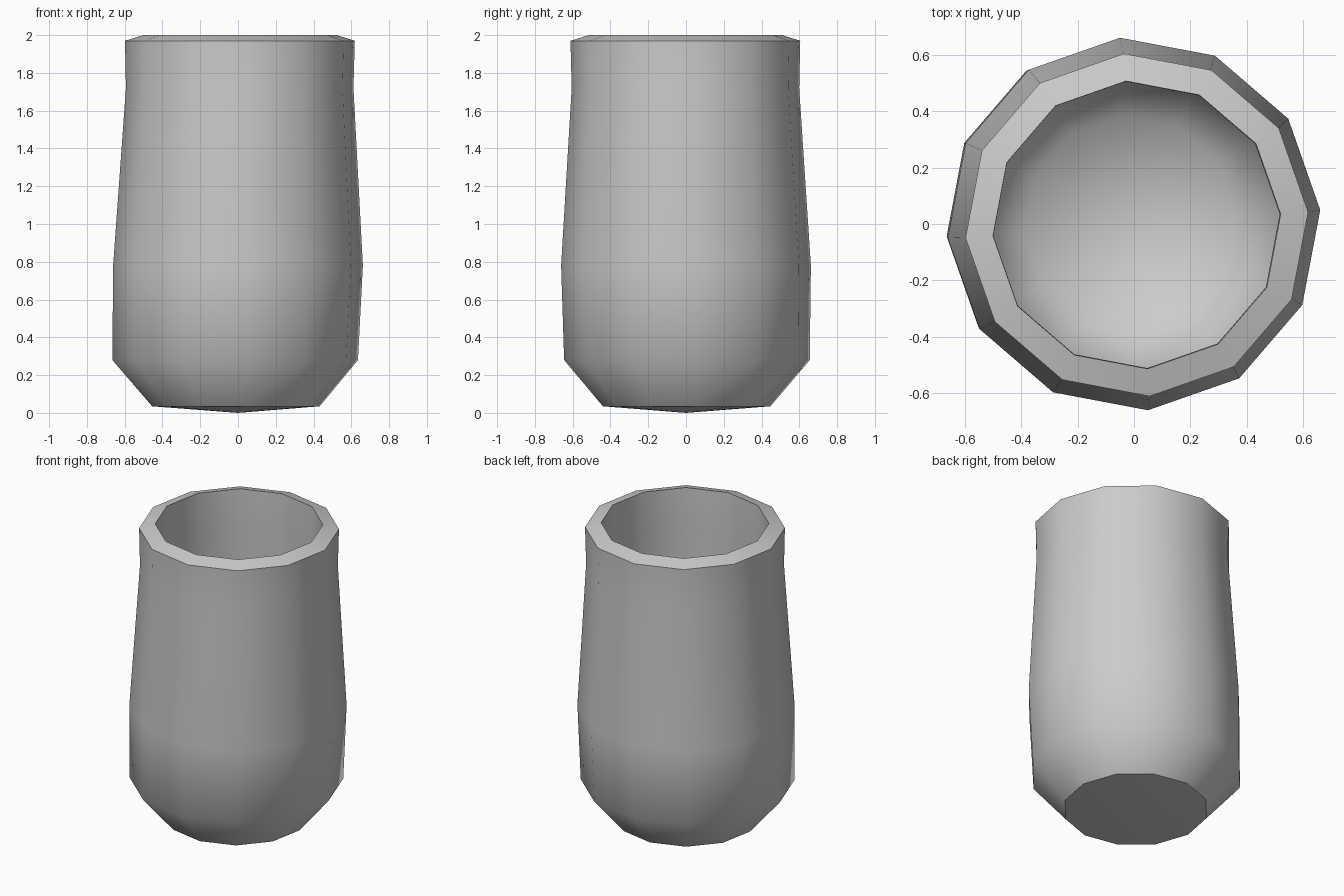
import bpy, bmesh
from math import sin, cos, radians, tau

cube = bpy.data.objects.get("Cube")
if cube:
    bpy.data.objects.remove(cube)

SIDES = 12
TURN = radians(4.3)

# Profile from outer base, up over the rim, down the inside: radius, height, lean
PROFILE = [
    (0.445, 0.035, -0.011),
    (0.652, 0.28, -0.015),
    (0.663, 0.78, 0.0),
    (0.604, 1.72, 0.009),
    (0.61, 1.97, 0.01),
    (0.512, 2.0, 0.01),
    (0.51, 1.72, 0.009),
    (0.56, 0.8, 0.0),
    (0.54, 0.34, -0.015),
    (0.38, 0.16, -0.011),
]

clay = bpy.data.materials.new("plain grey")
clay.use_nodes = True
grey = (0.6, 0.6, 0.6, 1)
clay.diffuse_color = grey
clay.node_tree.nodes["Principled BSDF"].inputs["Base Color"].default_value = grey

bm = bmesh.new()


def ring(radius, height, lean):
    angles = [TURN + tau * i / SIDES for i in range(SIDES)]
    return [bm.verts.new((radius * cos(a) + lean, radius * sin(a) - lean / 3, height))
            for a in angles]


def cap(loop, height):
    tip = bm.verts.new((0, 0, height))
    for i in range(SIDES):
        bm.faces.new((loop[i], loop[(i + 1) % SIDES], tip))


# Walls and rim
rings = [ring(*p) for p in PROFILE]
for low, high in zip(rings, rings[1:]):
    for i in range(SIDES):
        j = (i + 1) % SIDES
        bm.faces.new((low[i], low[j], high[j], high[i]))

# Pointed base and inner floor
cap(rings[0], 0)
cap(rings[-1], 0.09)
bmesh.ops.recalc_face_normals(bm, faces=bm.faces)

mesh = bpy.data.meshes.new("cup")
bm.to_mesh(mesh)
bm.free()
mesh.materials.append(clay)
cup = bpy.data.objects.new("cup", mesh)
bpy.context.collection.objects.link(cup)

# Smooth walls with crisp rim and base
bpy.ops.object.select_all(action="DESELECT")
cup.select_set(True)
bpy.context.view_layer.objects.active = cup
bpy.ops.object.shade_smooth_by_angle(angle=radians(43))
